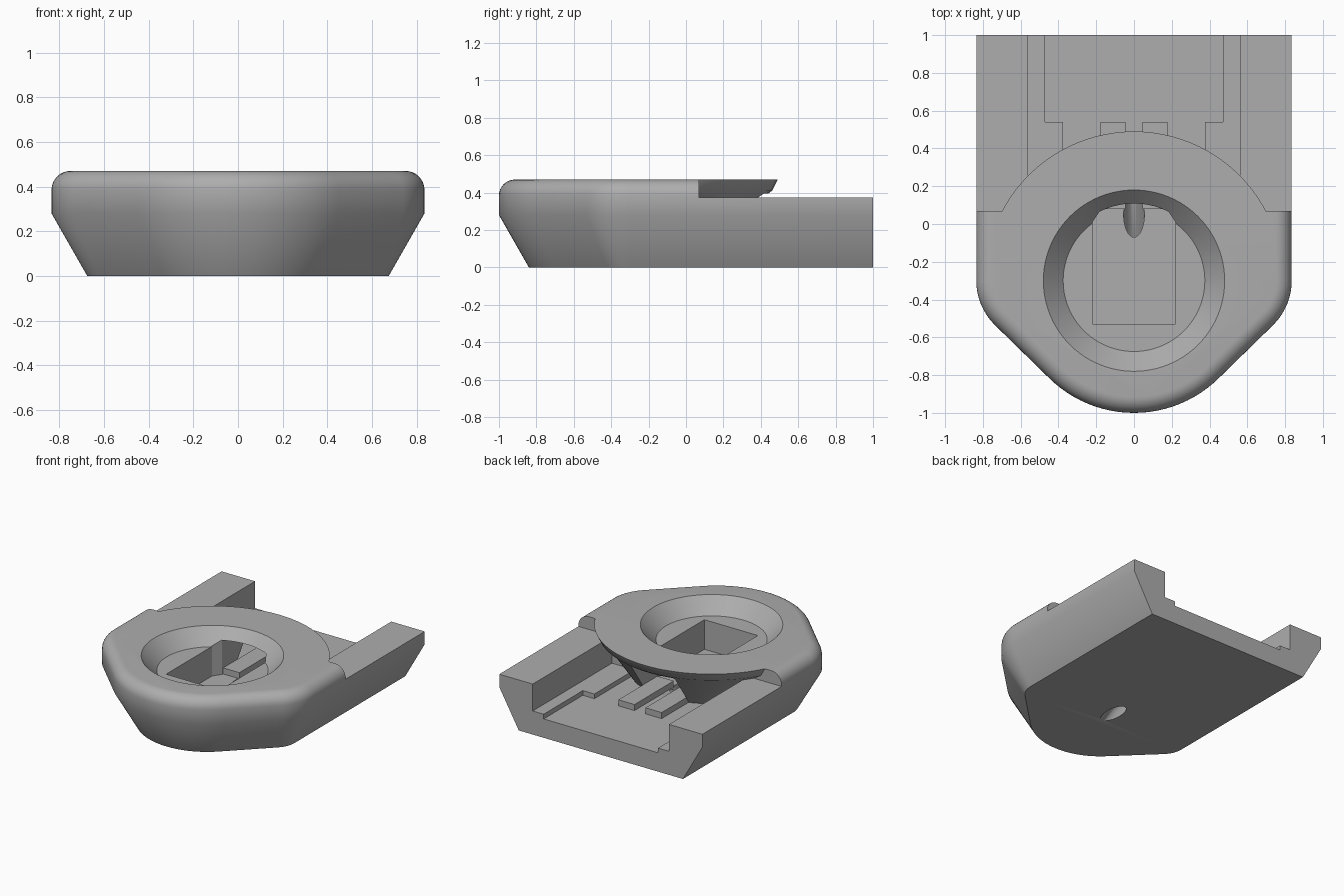
import bpy, bmesh, math
from mathutils import Vector

if "Cube" in bpy.data.objects:
    bpy.data.objects.remove(bpy.data.objects["Cube"])

grey = bpy.data.materials.new("light_grey")
grey.diffuse_color = (0.42, 0.42, 0.42, 1)
grey.use_nodes = True
grey.node_tree.nodes["Principled BSDF"].inputs["Base Color"].default_value = grey.diffuse_color


def finish(name, bm):
    bmesh.ops.recalc_face_normals(bm, faces=bm.faces)
    me = bpy.data.meshes.new(name)
    bm.to_mesh(me)
    bm.free()
    me.materials.append(grey)
    ob = bpy.data.objects.new(name, me)
    bpy.context.collection.objects.link(ob)
    return ob


def loft(name, rings):
    """Skin closed rings of points and cap both ends."""
    bm = bmesh.new()
    vs = [[bm.verts.new(p) for p in ring] for ring in rings]
    n = len(vs[0])
    for a, b in zip(vs, vs[1:]):
        for i in range(n):
            j = (i + 1) % n
            bm.faces.new((a[i], a[j], b[j], b[i]))
    bm.faces.new(vs[0][::-1])
    bm.faces.new(vs[-1])
    return finish(name, bm)


def prism(name, pts, z0, z1):
    return loft(name, [[(x, y, z) for x, y in pts] for z in (z0, z1)])


def box(name, x0, x1, y0, y1, z0, z1):
    return prism(name, [(x0, y0), (x1, y0), (x1, y1), (x0, y1)], z0, z1)


def turned(name, profile, n=96):
    """Round solid about the dish axis from (radius, z) pairs."""
    return loft(name, [[(r * math.cos(2 * math.pi * i / n),
                         -0.3 + r * math.sin(2 * math.pi * i / n), z)
                        for i in range(n)] for r, z in profile])


def boolean(target, other, op):
    m = target.modifiers.new("cut", 'BOOLEAN')
    m.operation, m.solver, m.object = op, 'EXACT', other
    bpy.context.view_layer.objects.active = target
    bpy.ops.object.modifier_apply(modifier=m.name)
    bpy.data.objects.remove(other, do_unlink=True)


def outline(d, z):
    """Body outline moved inwards by d; the back stays flat."""
    half = [(0.835 - d, 1.0)]
    for i in range(9):                       # side corner
        a = math.radians(-45 * i / 8)
        half.append((0.505 + (0.33 - d) * math.cos(a), -0.3 + (0.33 - d) * math.sin(a)))
    for i in range(13):                      # front arc
        a = math.radians(-45 - 45 * i / 12)
        half.append(((0.64 - d) * math.cos(a), -0.36 + (0.64 - d) * math.sin(a)))
    pts = half + [(-x, y) for x, y in half[-2::-1]]
    return [(x, y, z) for x, y in pts]


# Main body: tapered underside, upright band, rounded top edge
R = 0.085
rings = [outline(0.16, 0), outline(0, 0.28)]
for i in range(9):
    a = math.radians(90 * i / 8)
    rings.append(outline(R * (1 - math.cos(a)), 0.385 + R * math.sin(a)))
body = loft("mount_body", rings)

# Rear rails, slot and stepped channel
FLOOR = 0.14
boolean(body, box("rail_cut", -1, 1, 0.07, 1.2, 0.375, 0.6), 'DIFFERENCE')
boolean(body, box("slot_cut", -0.56, 0.56, 0.07, 1.2, 0.175, 0.6), 'DIFFERENCE')
boolean(body, prism("channel_cut", [(-0.375, 0.1), (0.375, 0.1), (0.375, 0.54), (0.47, 0.54),
                                    (0.47, 1.2), (-0.47, 1.2), (-0.47, 0.54), (-0.375, 0.54)],
                    FLOOR, 0.6), 'DIFFERENCE')

# Round overhanging lip with its conical underside
lip = turned("lip", [(0.54, FLOOR - 0.02), (0.71, 0.375), (0.76, 0.41), (0.79, 0.47)])
bm = bmesh.new()
bm.from_mesh(lip.data)
res = bmesh.ops.bisect_plane(bm, geom=bm.verts[:] + bm.edges[:] + bm.faces[:],
                             plane_co=Vector((0, 0.01, 0)), plane_no=Vector((0, -1, 0)),
                             clear_outer=True)
edges = [e for e in bm.edges if e.is_boundary]
bmesh.ops.holes_fill(bm, edges=edges, sides=0)
bmesh.ops.recalc_face_normals(bm, faces=bm.faces)
bm.to_mesh(lip.data)
bm.free()
boolean(body, lip, 'UNION')

# Dish, and the chamber that opens in its floor and runs out to the back
boolean(body, turned("dish_cut", [(0.375, 0.36), (0.48, 0.47), (0.499, 0.49)]), 'DIFFERENCE')
boolean(body, prism("chamber_cut", [(-0.22, -0.53), (0.22, -0.53), (0.22, 0.01), (0.18, 0.07),
                                    (0.18, 0.5), (-0.18, 0.5), (-0.18, 0.07), (-0.22, 0.01)],
                    FLOOR, 0.395), 'DIFFERENCE')

# Slanted cable hole through the floor
axis = Vector((0, 0.27, FLOOR)).normalized()
up = axis.cross(Vector((1, 0, 0)))
base = Vector((0, -0.22, 0))
cable = [[base + axis * t + 0.055 * (Vector((math.cos(a), 0, 0)) + up * math.sin(a))
          for a in [2 * math.pi * i / 32 for i in range(32)]] for t in (-0.25, 0.5)]
boolean(body, loft("cable_cut", cable), 'DIFFERENCE')

# Pair of guide bars on the channel floor
bars = [box("guide_bar_" + s, min(k * 0.045, k * 0.178), max(k * 0.045, k * 0.178),
            0.08, 0.54, FLOOR - 0.02, 0.185) for s, k in (("left", -1), ("right", 1))]

# Smooth curved surfaces, keep the hard edges
bpy.ops.object.select_all(action='DESELECT')
body.select_set(True)
bpy.context.view_layer.objects.active = body
bpy.ops.object.shade_smooth_by_angle(angle=math.radians(30))
